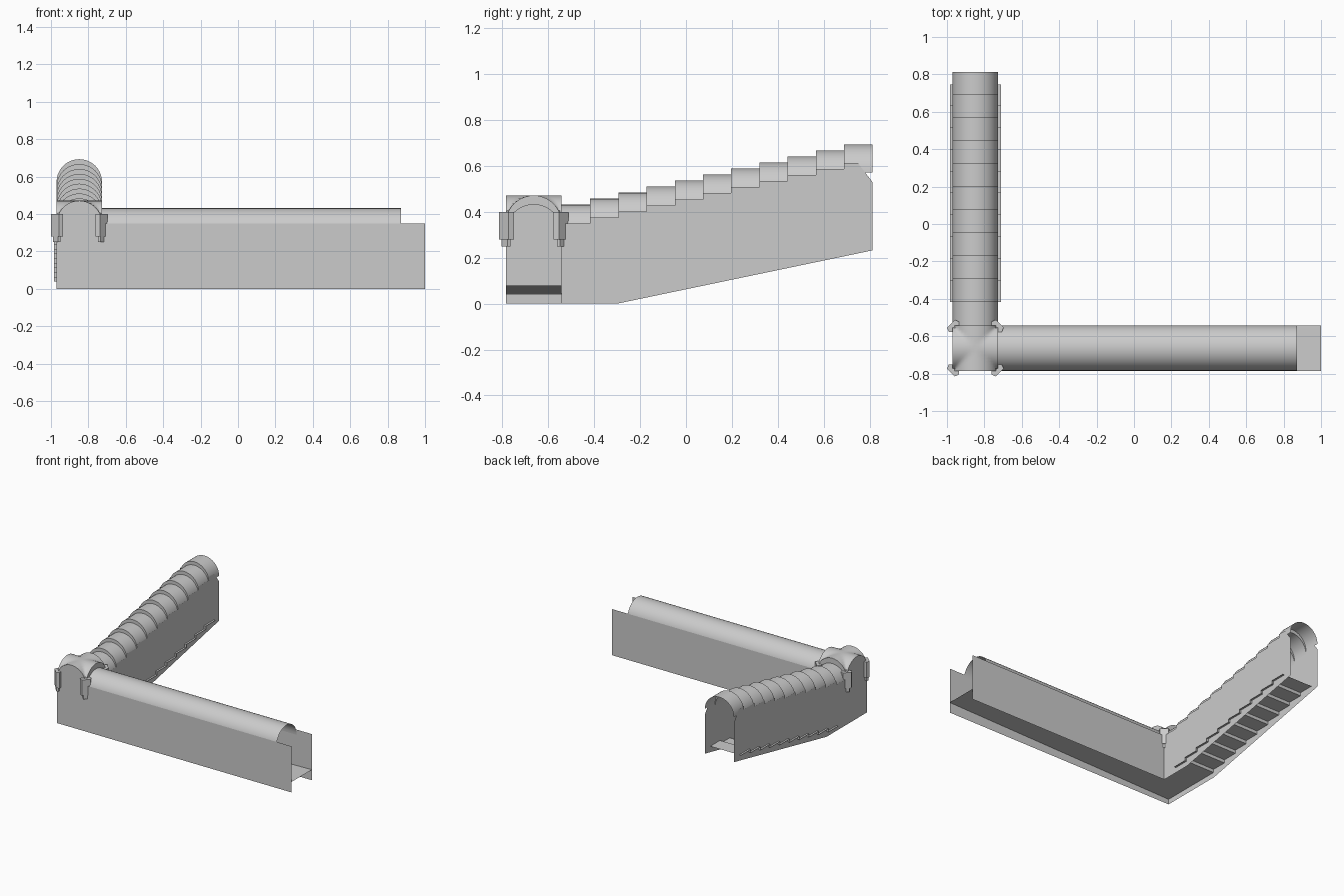
import bpy, math

if "Cube" in bpy.data.objects:
    bpy.data.objects.remove(bpy.data.objects["Cube"])

X0, X1 = -0.97, -0.727      # stair hall width
Y0, Y1 = -0.785, -0.542     # long hall width
R = (X1 - X0) / 2
CX, CY = (X0 + X1) / 2, (Y0 + Y1) / 2
RUN, RISE, N = 0.123, 0.0262, 10
YS = -0.418                 # start of stairs


def make(name, verts, faces, smooth=False):
    me = bpy.data.meshes.new(name)
    me.from_pydata(verts, [], faces)
    me.validate()
    ob = bpy.data.objects.new(name, me)
    bpy.context.collection.objects.link(ob)
    if smooth:
        bpy.ops.object.select_all(action='DESELECT')
        ob.select_set(True)
        bpy.context.view_layer.objects.active = ob
        bpy.ops.object.shade_smooth_by_angle(angle=math.radians(35))
    return ob


def panel(name, pts):
    return make(name, pts, [tuple(range(len(pts)))])


def arch(n=20):
    return [(-R * math.cos(math.pi * i / n), R * math.sin(math.pi * i / n)) for i in range(n + 1)]


def loft(name, rows, smooth=True):
    m = len(rows[0])
    verts = [v for r in rows for v in r]
    faces = [(j * m + i, j * m + i + 1, (j + 1) * m + i + 1, (j + 1) * m + i)
             for j in range(len(rows) - 1) for i in range(m - 1)]
    return make(name, verts, faces, smooth)


# Long hall: walls, floor and barrel vault
panel("hall_front_wall", [(X1, Y0, 0), (1, Y0, 0), (1, Y0, .35), (X1, Y0, .35)])
panel("hall_back_wall", [(X1, Y1, 0), (1, Y1, 0), (1, Y1, .35), (X1, Y1, .35)])
panel("hall_floor", [(X0, Y0, .04), (1, Y0, .08), (1, Y1, .08), (X0, Y1, .04)])
loft("hall_vault", [[(x, CY + a, .31 + h) for a, h in arch()] for x in (X1, .872)])

# Corner bay: two arched end walls, groin vault, and lunettes above the halls
AR = arch()
panel("corner_front_wall", [(X1, Y0, 0), (X0, Y0, 0)] + [(CX + a, Y0, .35 + h) for a, h in AR])
panel("corner_left_wall", [(X0, Y1, 0), (X0, Y0, 0)] + [(X0, CY + a, .35 + h) for a, h in AR])
loft("corner_groin_vault", [[(CX + a, CY + b, .35 + max(h, k)) for a, h in AR] for b, k in AR])
loft("hall_lunette", [[(X1, CY + a, z + h) for a, h in AR] for z in (.31, .35)], False)
loft("stair_lunette", [[(CX + a, Y1, z + h) for a, h in AR] for z in (.31, .35)], False)

# Stair hall walls with stepped top and sloping bottom
top = [(Y1, .35), (YS, .35)]
for i in range(N):
    y, z = YS + i * RUN, .35 + (i + 1) * RISE
    top += [(y, z), (y + RUN if i < N - 1 else .75, z)]
top += [(.812, .53)]
outline = [(Y1, 0), (-.30, 0), (.812, .232)][::-1] + top
for side, x in (("left", X0), ("right", X1)):
    panel("stair_wall_" + side, [(x, y, z) for y, z in outline])

# Stepped barrel vault joined by crescent risers
rows = [(Y1, .31), (YS, .31)]
for i in range(N):
    y, z = YS + i * RUN, .31 + (i + 1) * RISE
    rows += [(y, z), (y + RUN, z)]
loft("stepped_vault", [[(CX + a, y, z + h) for a, h in AR] for y, z in rows])

# Stairs run slightly through the walls, with a landing before them
panel("landing", [(X0, Y1, .04), (X1, Y1, .04), (X1, YS, .04), (X0, YS, .04)])
steps = [(YS, .04)]
for i in range(N):
    y, z = YS + i * .1165, .04 + i * .0248
    steps += [(y, z), (y + .1165, z)]
loft("stairs", [[(x, y, z) for x in (X0 - .015, X1 + .015)] for y, z in steps[1:]], False)

# Corner corbels: wide block over a smaller pendant
SHAPE = [(.03, -.012), (-.012, .03), (-.035, .02), (-.035, -.015), (-.015, -.035), (.02, -.035)]


def prism(name, cx, cy, sx, sy, s, z0, z1):
    n = len(SHAPE)
    v = [(cx + sx * u * s, cy + sy * w * s, z) for z in (z0, z1) for u, w in SHAPE]
    f = [tuple(range(n))[::-1], tuple(range(n, 2 * n))]
    f += [(i, (i + 1) % n, n + (i + 1) % n, n + i) for i in range(n)]
    make(name, v, f)


for cx, sx in ((X0, -1), (X1, 1)):
    for cy, sy in ((Y0, -1), (Y1, 1)):
        prism("corbel", cx, cy, sx, sy, 1, .28, .40)
        prism("corbel_pendant", cx, cy, sx, sy, .6, .25, .28)
